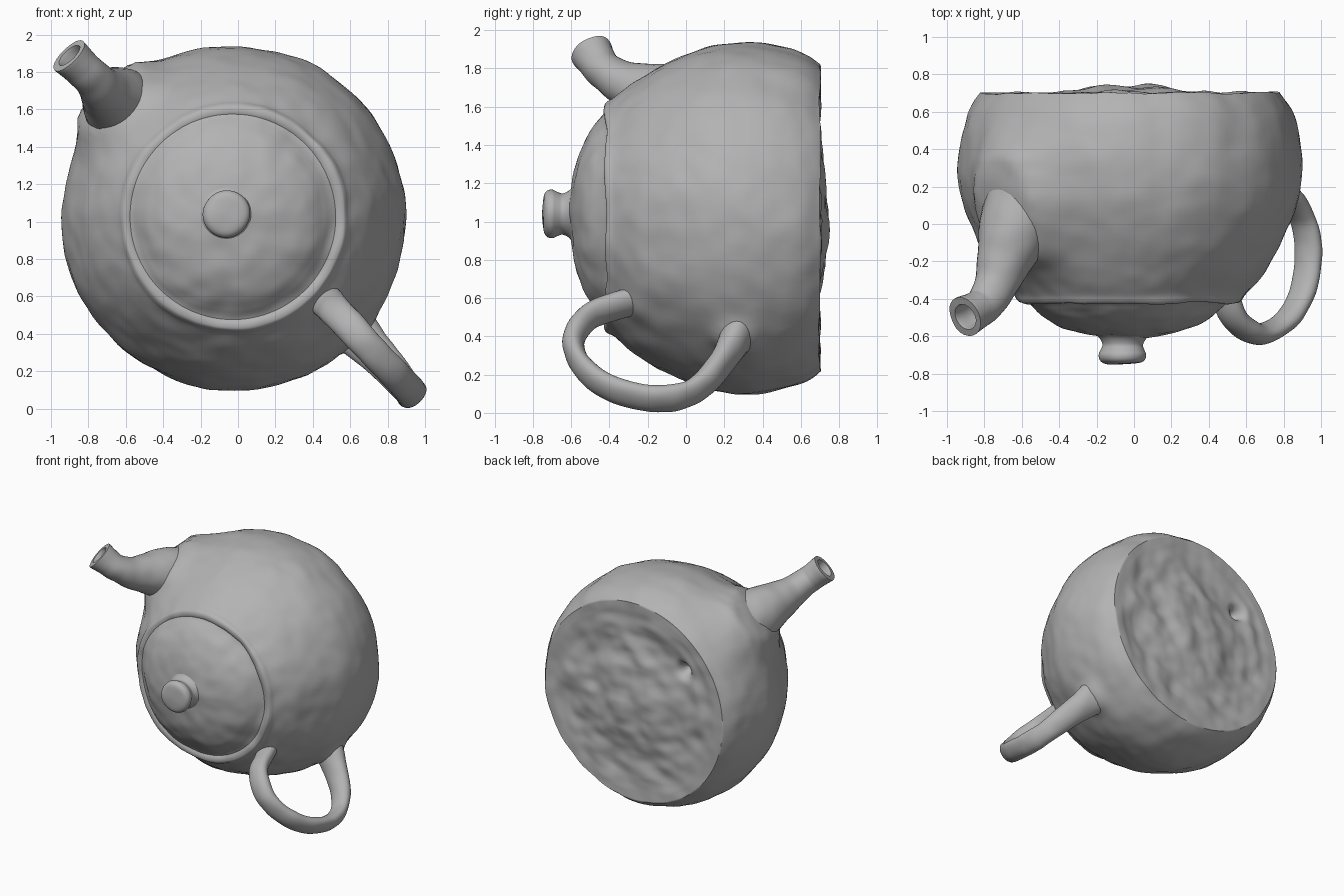
import bpy, bmesh, math
from mathutils import Vector, noise

if "Cube" in bpy.data.objects:
    bpy.data.objects.remove(bpy.data.objects["Cube"])

CX, CZ = -0.02, 1.02          # pot axis runs along y through this x, z
GREY = bpy.data.materials.new("dark_clay")
GREY.diffuse_color = (0.45, 0.45, 0.45, 1)
GREY.use_nodes = True
GREY.node_tree.nodes["Principled BSDF"].inputs["Base Color"].default_value = GREY.diffuse_color


def spline(pts, n):
    """Catmull-Rom through tuples; a repeated point makes a sharp corner."""
    pts = [Vector(p) for p in pts]
    out = []
    for i in range(len(pts) - 1):
        a, b, c, d = pts[max(i - 1, 0)], pts[i], pts[i + 1], pts[min(i + 2, len(pts) - 1)]
        if (b - c).length < 1e-6:
            continue
        for k in range(n):
            t = k / n
            out.append(0.5 * (2 * b + (c - a) * t + (2 * a - 5 * b + 4 * c - d) * t * t
                              + (3 * b - a - 3 * c + d) * t ** 3))
    return out + [pts[-1]]


def finish(name, rings, lump, angle=50, cap_start=False, cap_end=False, tweak=None):
    """Skin rings of points, add hand-made unevenness, shade smooth."""
    bm = bmesh.new()
    vr = [[bm.verts.new(p) for p in ring] for ring in rings]
    n = len(vr[0])
    for a, b in zip(vr, vr[1:]):
        for i in range(n):
            j = (i + 1) % n
            bm.faces.new((a[i], a[j], b[j], b[i]))
    if cap_start:
        bm.faces.new(vr[0])
    if cap_end:
        bm.faces.new(vr[-1])
    bmesh.ops.remove_doubles(bm, verts=bm.verts, dist=1e-5)
    bmesh.ops.recalc_face_normals(bm, faces=bm.faces)
    bm.normal_update()
    moves = []
    for v in bm.verts:
        h = lump * (noise.noise(v.co * 4) + 0.5 * noise.noise(v.co * 10))
        moves.append(v.normal * h + (tweak(v.co) if tweak else Vector()))
    for v, m in zip(bm.verts, moves):
        v.co += m
    me = bpy.data.meshes.new(name)
    bm.to_mesh(me)
    bm.free()
    me.materials.append(GREY)
    ob = bpy.data.objects.new(name, me)
    bpy.context.collection.objects.link(ob)
    bpy.ops.object.select_all(action='DESELECT')
    ob.select_set(True)
    bpy.context.view_layer.objects.active = ob
    bpy.ops.object.shade_smooth_by_angle(angle=math.radians(angle))
    return ob


def lathe(name, profile, cx=CX, cz=CZ, segs=144, n=6, lump=0.012, tweak=None):
    """Turn an (r, y) profile around the pot axis."""
    rings = []
    for r, y in spline(profile, n):
        r = max(r, 0)
        rings.append([Vector((cx + r * math.cos(t), y, cz + r * math.sin(t)))
                      for t in (2 * math.pi * i / segs for i in range(segs))])
    return finish(name, rings, lump, tweak=tweak)


def stations(path, angle, origin, n=8):
    """World positions and radii along an (r, y, radius) path in a radial plane."""
    d = Vector((math.cos(math.radians(angle)), 0, math.sin(math.radians(angle))))
    o = Vector((origin[0], 0, origin[1]))
    return [(o + d * s.x + Vector((0, s.y, 0)), s.z) for s in spline(path, n)], d.cross((0, 1, 0))


def tube(name, path, angle, origin=(CX, CZ), segs=32, hollow=0, wide=1.0, lump=0.01):
    """Sweep the path; wide stretches the section sideways."""
    st, side = stations(path, angle, origin)
    fr = []
    for i, (p, r) in enumerate(st):
        tan = (st[min(i + 1, len(st) - 1)][0] - st[max(i - 1, 0)][0]).normalized()
        fr.append((p, tan.cross(side), r))
    # bore running back down from the open end
    fr += [(p, u, r * 0.7) for p, u, r in reversed(fr[-hollow:])] if hollow else []
    rings = [[p + (u * math.cos(t) + side * math.sin(t) * wide) * r
              for t in (2 * math.pi * i / segs for i in range(segs))] for p, u, r in fr]
    return finish(name, rings, lump, cap_start=True, cap_end=True)


SPOUT = [(0.62, 0.45, 0.25), (0.74, 0.2, 0.235), (0.86, -0.02, 0.2), (0.945, -0.2, 0.15),
         (1.01, -0.33, 0.115), (1.09, -0.425, 0.1), (1.16, -0.465, 0.1), (1.235, -0.495, 0.108)]
HANDLE = [(0.62, -0.2, 0.065), (0.67, -0.36, 0.06), (0.75, -0.51, 0.056), (0.93, -0.588, 0.055),
          (1.13, -0.53, 0.055), (1.27, -0.38, 0.055), (1.33, -0.17, 0.055), (1.3, 0, 0.055),
          (1.2, 0.115, 0.06), (1.02, 0.215, 0.07), (0.8, 0.3, 0.1)]
H_ANGLE, H_ORIGIN = -47, (0.028, 1.051)
JOINTS = [(stations(SPOUT, 135.5, (CX, CZ), 4)[0], 0.18, 0.085),
          (stations(HANDLE, H_ANGLE, H_ORIGIN, 4)[0], 0.09, 0.035)]


def clay_joins(co):
    """Lumpy pitted underside, and fillets swelling toward spout and handle."""
    out = Vector((co.x - CX, 0, co.z - CZ))
    rad = out.length
    if co.y > 0.6:
        if rad > 0.74:
            return Vector()
        h = 0.022 * noise.noise(co * 5) + 0.012 * noise.noise(Vector((co.x * 7, 3, co.z * 10)))
        pit = math.hypot(co.x + 0.46, co.z - 1.38)
        return Vector((0, h * min(1, (0.74 - rad) * 8) - 0.13 * math.exp(-(pit / 0.05) ** 2), 0))
    if co.y < -0.36:
        return Vector()
    push = 0
    for st, reach, height in JOINTS:
        gap = max(0, min((co - p).length - r for p, r in st))
        push += height * max(0, 1 - gap / reach) ** 2
    fade = min(1, (0.6 - co.y) * 4) * min(1, (co.y + 0.36) * 6)
    return out.normalized() * push * fade


# Pot body, from the uneven base to the rim around the lid
lathe("body", [(0, 0.735), (0.1, 0.733), (0.2, 0.725), (0.28, 0.715), (0.36, 0.705), (0.44, 0.698),
               (0.52, 0.692), (0.6, 0.69), (0.68, 0.692), (0.74, 0.698), (0.8, 0.70), (0.8, 0.70),
               (0.86, 0.61), (0.905, 0.46), (0.92, 0.3), (0.902, 0.14), (0.855, 0),
               (0.785, -0.15), (0.7, -0.28), (0.625, -0.37), (0.605, -0.405), (0.59, -0.42),
               (0.565, -0.422), (0.54, -0.41), (0.52, -0.39)], tweak=clay_joins)

# Domed lid blending into the rim
lathe("lid", [(0.57, -0.405), (0.545, -0.418), (0.525, -0.432), (0.495, -0.458), (0.44, -0.502),
              (0.35, -0.55), (0.25, -0.582), (0.13, -0.603), (0, -0.61)], cx=-0.035, cz=1.03)

# Lid knob
lathe("lid_knob", [(0.16, -0.585), (0.125, -0.61), (0.106, -0.645), (0.115, -0.675), (0.125, -0.7),
                   (0.117, -0.727), (0.085, -0.742), (0, -0.745)], cx=-0.06, cz=1.04,
      segs=48, n=4, lump=0.008)

# Spout, flaring into the body and open at the tip
tube("spout", SPOUT, 135.5, hollow=14)

# Loop handle, a flattened strap
tube("handle", HANDLE, H_ANGLE, H_ORIGIN, wide=1.5)
